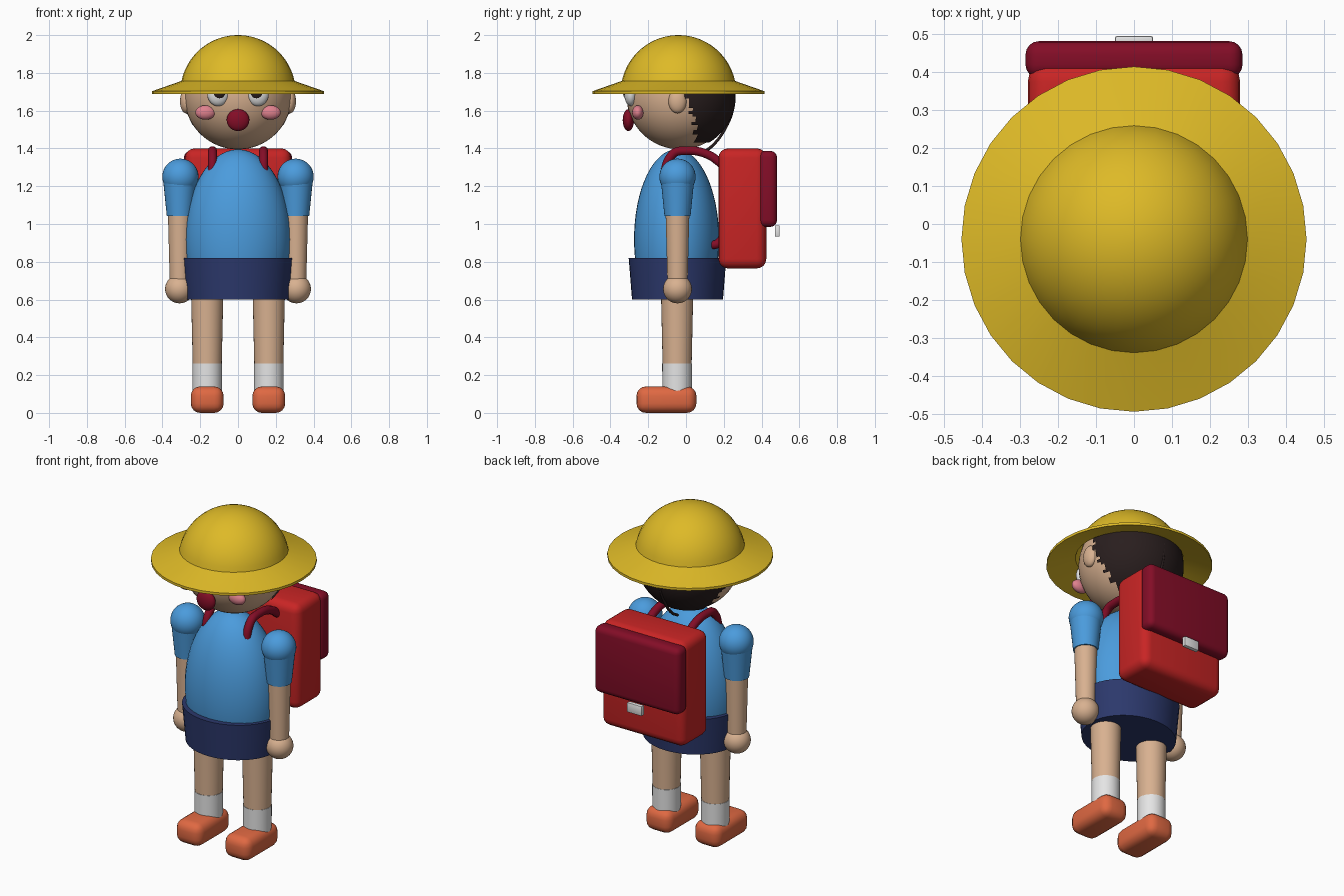
import bpy, bmesh, math
from mathutils import Matrix, Vector

if "Cube" in bpy.data.objects:
    bpy.data.objects.remove(bpy.data.objects["Cube"])


def material(name, color):
    m = bpy.data.materials.new(name)
    m.diffuse_color = (*color, 1)
    m.use_nodes = True
    m.node_tree.nodes["Principled BSDF"].inputs["Base Color"].default_value = m.diffuse_color
    return m


YELLOW = material("hat yellow", (0.73, 0.49, 0.02))
BLUE = material("shirt blue", (0.07, 0.33, 0.72))
NAVY = material("shorts navy", (0.025, 0.04, 0.15))
RED = material("bag red", (0.58, 0.018, 0.018))
DARK_RED = material("deep red", (0.23, 0.004, 0.02))
SKIN = material("skin", (0.69, 0.44, 0.28))
HAIR = material("dark brown", (0.022, 0.013, 0.013))
WHITE = material("white", (0.78, 0.78, 0.78))
ORANGE = material("shoe orange", (0.74, 0.14, 0.055))
PINK = material("cheek pink", (0.74, 0.22, 0.27))


def finish(name, bm, mat, angle=40):
    bmesh.ops.recalc_face_normals(bm, faces=bm.faces)
    me = bpy.data.meshes.new(name)
    bm.to_mesh(me)
    bm.free()
    me.materials.append(mat)
    ob = bpy.data.objects.new(name, me)
    bpy.context.collection.objects.link(ob)
    bpy.ops.object.select_all(action='DESELECT')
    ob.select_set(True)
    bpy.context.view_layer.objects.active = ob
    bpy.ops.object.shade_smooth_by_angle(angle=math.radians(angle))
    return ob


def ball(name, center, radii, mat, seg=32, rings=20, keep=None):
    """Ellipsoid; keep(co) optionally selects the faces that stay."""
    bm = bmesh.new()
    bmesh.ops.create_uvsphere(bm, u_segments=seg, v_segments=rings, radius=1)
    bm.transform(Matrix.Translation(center) @ Matrix.Diagonal((*radii, 1)))
    if keep:
        drop = [f for f in bm.faces if not keep(f.calc_center_median())]
        bmesh.ops.delete(bm, geom=drop, context='FACES')
    return finish(name, bm, mat)


def lathe(name, center, profile, mat, seg=32, stretch=1.0):
    """Revolve (radius, z) points round a vertical axis; ends are capped."""
    bm = bmesh.new()
    rings = []
    for r, z in profile:
        ring = []
        for i in range(seg):
            a = 2 * math.pi * i / seg
            ring.append(bm.verts.new((center[0] + r * math.cos(a),
                                      center[1] + r * stretch * math.sin(a), z)))
        rings.append(ring)
    for lo, hi in zip(rings, rings[1:]):
        for i in range(seg):
            j = (i + 1) % seg
            bm.faces.new((lo[i], lo[j], hi[j], hi[i]))
    bm.faces.new(rings[0])
    bm.faces.new(rings[-1])
    return finish(name, bm, mat)


def rounded_box(name, lo, hi, bevel, mat, segments=4):
    lo, hi = Vector(lo), Vector(hi)
    bm = bmesh.new()
    bmesh.ops.create_cube(bm, size=1)
    bm.transform(Matrix.Translation((lo + hi) / 2) @ Matrix.Diagonal((*(hi - lo), 1)))
    bmesh.ops.bevel(bm, geom=bm.edges[:], offset=bevel, segments=segments,
                    profile=0.5, affect='EDGES')
    return finish(name, bm, mat)


def tube(name, points, radius, mat):
    cu = bpy.data.curves.new(name, 'CURVE')
    cu.dimensions = '3D'
    cu.bevel_depth = radius
    cu.bevel_resolution = 3
    cu.use_fill_caps = True
    sp = cu.splines.new('BEZIER')
    sp.bezier_points.add(len(points) - 1)
    for bp, p in zip(sp.bezier_points, points):
        bp.co = p
        bp.handle_left_type = bp.handle_right_type = 'AUTO'
    cu.materials.append(mat)
    ob = bpy.data.objects.new(name, cu)
    bpy.context.collection.objects.link(ob)


# Head and hair cap with a ragged hairline
HEAD = (0, -0.03, 1.68)
ball("head", HEAD, (0.285,) * 3, SKIN, 48, 32)


def hair_area(c):
    drop = max(0.0, min(1.0, (1.66 - c.z) / 0.14))
    ragged = 0.012 * math.sin(c.z * 130)
    return c.z > 1.435 and c.y > 0.005 + 0.045 * drop + ragged


ball("hair", HEAD, (0.292,) * 3, HAIR, 80, 56, hair_area)

# Hat: dome and sloping brim in one turned shell
dome = [(0.306 * math.sin(a), 1.694 + 0.306 * math.cos(a))
        for a in [math.radians(2 + 76 * i / 14) for i in range(15)]]
lathe("hat", (0, -0.04), dome + [(0.306, 1.755), (0.455, 1.703), (0.455, 1.688),
                                 (0.296, 1.738), (0.26, 1.83)], YELLOW)
# Hat cord hanging behind the head
tube("hat_cord", [(0, 0.255, 1.70), (0, 0.25, 1.62), (0, 0.215, 1.52),
                  (0, 0.135, 1.41), (0, 0.08, 1.375)], 0.008, HAIR)

# Face
ball("nose", (0, -0.305, 1.55), (0.06, 0.03, 0.058), DARK_RED)

# Torso and shorts
ball("shirt", (0, -0.05, 0.92), (0.28, 0.225, 0.475), BLUE, 40, 32,
     lambda c: c.z > 0.72)
lathe("shorts", (0, -0.045), [(0.272, 0.60), (0.292, 0.82)], NAVY, 40, 0.885)

# Paired parts
for s, side in ((-1, "left"), (1, "right")):
    ball(side + "_ear", (s * 0.275, -0.045, 1.65), (0.032, 0.048, 0.064), SKIN)
    ball(side + "_eye", (s * 0.105, -0.292, 1.69), (0.058, 0.035, 0.066), WHITE)
    ball(side + "_pupil", (s * 0.1, -0.317, 1.697), (0.033, 0.016, 0.035), HAIR)
    ball(side + "_cheek", (s * 0.173, -0.255, 1.59), (0.053, 0.03, 0.038), PINK)
    # Arm
    arm = (s * 0.308, -0.045)
    ball(side + "_shoulder", (s * 0.305, -0.045, 1.25), (0.096,) * 3, BLUE)
    lathe(side + "_sleeve", arm, [(0.069, 1.042), (0.09, 1.25)], BLUE)
    lathe(side + "_forearm", arm, [(0.053, 0.68), (0.063, 1.06)], SKIN)
    ball(side + "_hand", (s * 0.31, -0.045, 0.656), (0.076,) * 3, SKIN)
    # Leg
    leg = (s * 0.163, -0.047)
    lathe(side + "_leg", leg, [(0.077, 0.26), (0.085, 0.62)], SKIN)
    lathe(side + "_sock", leg, [(0.078, 0.10), (0.079, 0.262)], WHITE)
    rounded_box(side + "_shoe", (s * 0.163 - 0.087, -0.262, 0.0),
                (s * 0.163 + 0.087, 0.055, 0.14), 0.05, ORANGE)
    # Bag strap, over the shoulder and back to the bag's foot
    x = s * 0.135
    tube(side + "_strap", [(x, 0.20, 1.31), (x, 0.11, 1.37), (x, 0.0, 1.388),
                           (x, -0.07, 1.37), (x, -0.11, 1.22), (x, -0.03, 1.0),
                           (x, 0.15, 0.89), (x, 0.20, 0.93)], 0.024, DARK_RED)

# School bag
rounded_box("bag_body", (-0.28, 0.172, 0.765), (0.28, 0.425, 1.40), 0.05, RED)
rounded_box("bag_flap", (-0.286, 0.385, 0.985), (0.286, 0.482, 1.387), 0.035, DARK_RED)
rounded_box("bag_clasp", (-0.05, 0.47, 0.933), (0.05, 0.496, 0.993), 0.006, WHITE, 2)
